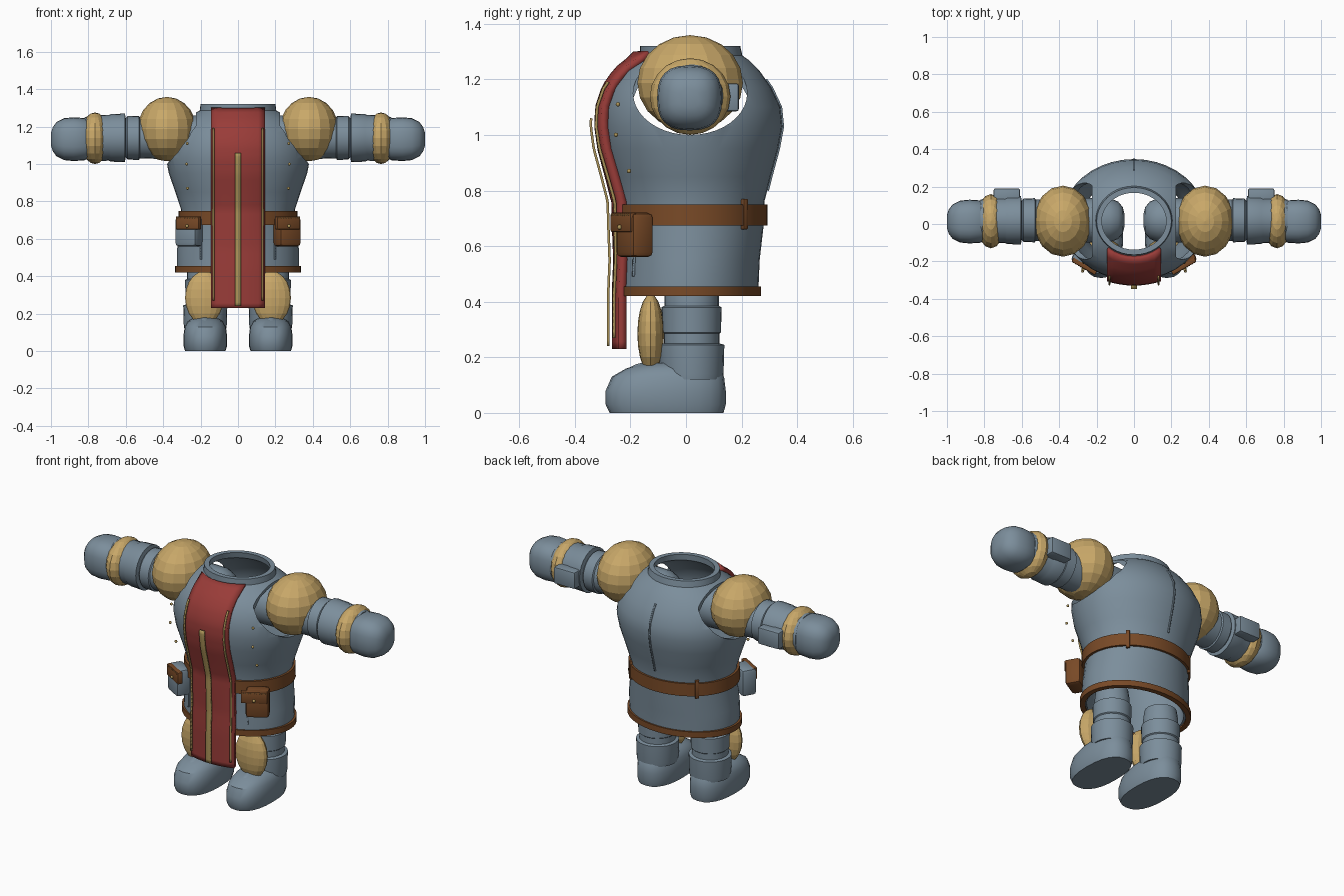
import bpy, bmesh, math
from mathutils import Matrix

cube = bpy.data.objects.get("Cube")
if cube:
    bpy.data.objects.remove(cube, do_unlink=True)


def material(name, r, g, b):
    m = bpy.data.materials.new(name)
    m.use_nodes = True
    m.diffuse_color = (r, g, b, 1)
    m.node_tree.nodes["Principled BSDF"].inputs["Base Color"].default_value = (r, g, b, 1)
    return m


STEEL = material("steel blue", 0.20, 0.27, 0.33)
GOLD = material("gold", 0.58, 0.39, 0.14)
TRIM = material("dull gold trim", 0.42, 0.30, 0.10)
RED = material("red cloth", 0.32, 0.045, 0.04)
LEATHER = material("brown leather", 0.19, 0.068, 0.02)
smooth_parts = []


def finish(name, bm, mat, smooth=True):
    bmesh.ops.recalc_face_normals(bm, faces=bm.faces)
    mesh = bpy.data.meshes.new(name)
    bm.to_mesh(mesh)
    bm.free()
    mesh.materials.append(mat)
    obj = bpy.data.objects.new(name, mesh)
    bpy.context.collection.objects.link(obj)
    if smooth:
        smooth_parts.append(obj)
    return obj


def loft(name, rings, mat, axis="z", n=24, power=2.0, looped=False):
    """Join (position, radius a, radius b, centre a, centre b) sections along an axis."""
    bm = bmesh.new()
    loops = []
    for pos, ra, rb, ca, cb in rings:
        loop = []
        for i in range(n):
            t = 2 * math.pi * i / n
            c, s = math.cos(t), math.sin(t)
            a = ca + ra * math.copysign(abs(c) ** (2 / power), c)
            b = cb + rb * math.copysign(abs(s) ** (2 / power), s)
            loop.append(bm.verts.new((a, b, pos) if axis == "z" else (pos, a, b)))
        loops.append(loop)
    pairs = list(zip(loops, loops[1:]))
    if looped:
        pairs.append((loops[-1], loops[0]))
    else:
        bm.faces.new(loops[0])
        bm.faces.new(loops[-1])
    for lo, hi in pairs:
        for i in range(n):
            j = (i + 1) % n
            bm.faces.new((lo[i], lo[j], hi[j], hi[i]))
    return finish(name, bm, mat)


def shell(name, rings, wall, mat):
    """Hollow band: rings are (z, rx, ry, cy)."""
    outer = [(z, rx, ry, 0, cy) for z, rx, ry, cy in rings]
    inner = [(z, rx - wall, ry - wall, 0, cy) for z, rx, ry, cy in reversed(rings)]
    return loft(name, outer + inner, mat, n=40, looped=True)


def ball(name, centre, radii, mat, seg=16, rows=10, smooth=False):
    bm = bmesh.new()
    bmesh.ops.create_uvsphere(bm, u_segments=seg, v_segments=rows, radius=1)
    bmesh.ops.transform(bm, matrix=Matrix.Translation(centre) @ Matrix.Diagonal((*radii, 1)), verts=bm.verts)
    return finish(name, bm, mat, smooth)


def box(name, centre, size, mat, turn=0, bevel=0.0):
    bm = bmesh.new()
    bmesh.ops.create_cube(bm, size=1)
    bmesh.ops.scale(bm, vec=size, verts=bm.verts)
    if bevel:
        bmesh.ops.bevel(bm, geom=bm.edges[:], offset=bevel, segments=2, affect="EDGES", profile=0.5)
    bmesh.ops.transform(bm, matrix=Matrix.Translation(centre) @ Matrix.Rotation(turn, 4, "Z"), verts=bm.verts)
    return finish(name, bm, mat)


# Hollow breastplate profile: z, half width, half depth, depth centre
BODY = [(.43, .325, .25, .01), (.55, .325, .25, .015), (.68, .305, .26, .02), (.76, .305, .262, .02),
        (.85, .335, .285, .02), (.95, .37, .312, .02), (1.03, .385, .325, .022), (1.1, .38, .32, .02),
        (1.17, .35, .292, .015), (1.23, .30, .25, .015), (1.27, .235, .205, .02),
        (1.285, .205, .185, .018), (1.32, .2, .18, .015)]
torso = shell("breastplate", BODY, 0.028, STEEL)


def body_y(x, z, side):
    z = min(max(z, BODY[0][0]), BODY[-1][0])
    for lo, hi in zip(BODY, BODY[1:]):
        if z <= hi[0]:
            t = (z - lo[0]) / (hi[0] - lo[0])
            rx, ry, cy = (lo[k] + t * (hi[k] - lo[k]) for k in (1, 2, 3))
            return cy + side * ry * math.sqrt(max(0, 1 - (x / rx) ** 2))


def strip(name, x0, x1, z0, z1, gap, thick, mat, side=-1, cols=1, rows=40):
    """Cloth or ridge that follows the breastplate."""
    bm = bmesh.new()
    grid = []
    for r in range(rows + 1):
        z = z0 + (z1 - z0) * r / rows
        xs = [x0 + (x1 - x0) * c / cols for c in range(cols + 1)]
        grid.append([bm.verts.new((x, body_y(x, z, side) + side * gap, z)) for x in xs])
    for lo, hi in zip(grid, grid[1:]):
        for c in range(cols):
            bm.faces.new((lo[c], lo[c + 1], hi[c + 1], hi[c]))
    obj = finish(name, bm, mat)
    mod = obj.modifiers.new("thickness", "SOLIDIFY")
    mod.thickness, mod.offset = thick, 0
    return obj


# Arm openings
for s in (1, -1):
    cutter = loft("arm_opening_cutter", [(s * .225, .205, .15, .015, 1.15), (s * .6, .205, .15, .015, 1.15)],
                  STEEL, "x", 40)
    smooth_parts.remove(cutter)
    cutter.hide_render = True
    mod = torso.modifiers.new("opening", "BOOLEAN")
    mod.operation, mod.solver, mod.object = "DIFFERENCE", "EXACT", cutter
    bpy.context.view_layer.objects.active = torso
    bpy.ops.object.modifier_apply(modifier=mod.name)
    bpy.data.objects.remove(cutter, do_unlink=True)

# Belts, tabard and back seam
shell("waist_belt", [(.675, .32, .275, .018), (.75, .318, .275, .018)], .03, LEATHER)
shell("hip_belt", [(.42, .338, .258, .012), (.455, .338, .258, .012)], .03, LEATHER)
strip("tabard", -.14, .14, .23, 1.29, .012, .03, RED, cols=8)
strip("tabard_centre_stripe", -.016, .016, .24, 1.06, .04, .009, TRIM)
strip("back_seam", -.004, .004, .8, 1.2, .002, .008, STEEL, side=1)

for s, label in ((1, "left_"), (-1, "right_")):
    # Trim, rivets and belt loop
    strip(label + "tabard_stripe", s * .127, s * .136, .27, 1.19, .04, .009, TRIM)
    strip(label + "skirt_seam", s * .193, s * .2, .49, .58, .002, .008, STEEL)
    for x, y, z in ((.272, -.245, 1.11), (.275, -.252, 1), (.27, -.205, .87)):
        ball(label + "rivet", (s * x, y, z), (.008,) * 3, TRIM, 10, 6, True)
    box(label + "belt_loop", (s * .22, .21, .715), (.018, .022, .11), LEATHER, s * math.radians(45), .004)

    # Pouch
    turn = s * math.radians(30)
    box(label + "pouch", (s * .262, -.185, .64), (.13, .09, .16),
        LEATHER if s > 0 else STEEL, turn, .018)
    out = (s * math.sin(math.radians(30)), -math.cos(math.radians(30)))
    fx, fy = s * .262 + out[0] * .045, -.185 + out[1] * .045
    fx -= s * .02
    box(label + "pouch_flap", (fx, fy, .685), (.145, .03, .07), LEATHER, turn, .006)
    ball(label + "pouch_button", (fx + out[0] * .017, fy + out[1] * .017, .668), (.009,) * 3, TRIM, 10, 6, True)
    for k in range(-4, 5):
        along = k * .015
        ball(label + "pouch_stud", (fx + math.cos(turn) * along + out[0] * .015,
             fy + math.sin(turn) * along + out[1] * .015, .712), (.003,) * 3, TRIM, 6, 4, True)

    # Arm
    arm = [(.05, .03), (.06, .07), (.085, .1), (.13, .118), (.2, .12), (.5, .11), (.525, .11),
           (.53, .118), (.59, .116), (.6, .105), (.605, .13), (.68, .127), (.69, .122), (.77, .124), (.82, .11)]
    loft(label + "arm", [(s * x, r, r, .02, 1.14) for x, r in arm], STEEL, "x")
    box(label + "forearm_plate", (s * .68, .15, 1.135), (.14, .08, .1), STEEL, 0, .008)
    ball(label + "shoulder_guard", (s * .38, .015, 1.187), (.157, .19, .172), GOLD)
    ball(label + "elbow_guard", (s * .765, .015, 1.138), (.078, .145, .138), GOLD)
    hand = [(.8, .1), (.82, .113), (.88, .117), (.93, .112), (.97, .092), (.99, .065), (1, .035)]
    loft(label + "hand", [(s * x, r, r, .013, 1.133) for x, r in hand], STEEL, "x", power=2.6)

    # Leg and boot
    leg = [(.12, .112), (.14, .115), (.245, .118), (.25, .1), (.285, .1), (.29, .106), (.38, .108),
           (.385, .098), (.42, .098), (.48, .09)]
    loft(label + "leg", [(z, r, r, s * .175, .02) for z, r in leg], STEEL)
    foot = [(0, .108, .205, -.07), (.03, .117, .216, -.073), (.08, .117, .216, -.073),
            (.13, .11, .202, -.065), (.16, .092, .165, -.05), (.18, .06, .11, -.035)]
    loft(label + "boot", [(z, a, b, s * .175, cy) for z, a, b, cy in foot], STEEL, power=2.4)
    ball(label + "boot_tongue", (s * .177, -.13, .135), (.045, .09, .048), STEEL, 16, 10, True)
    ball(label + "knee_guard", (s * .18, -.127, .285), (.103, .048, .142), GOLD)

# Soft shading with crisp edges
bpy.ops.object.select_all(action="DESELECT")
for obj in smooth_parts:
    obj.select_set(True)
bpy.context.view_layer.objects.active = torso
bpy.ops.object.shade_smooth_by_angle(angle=math.radians(35))
